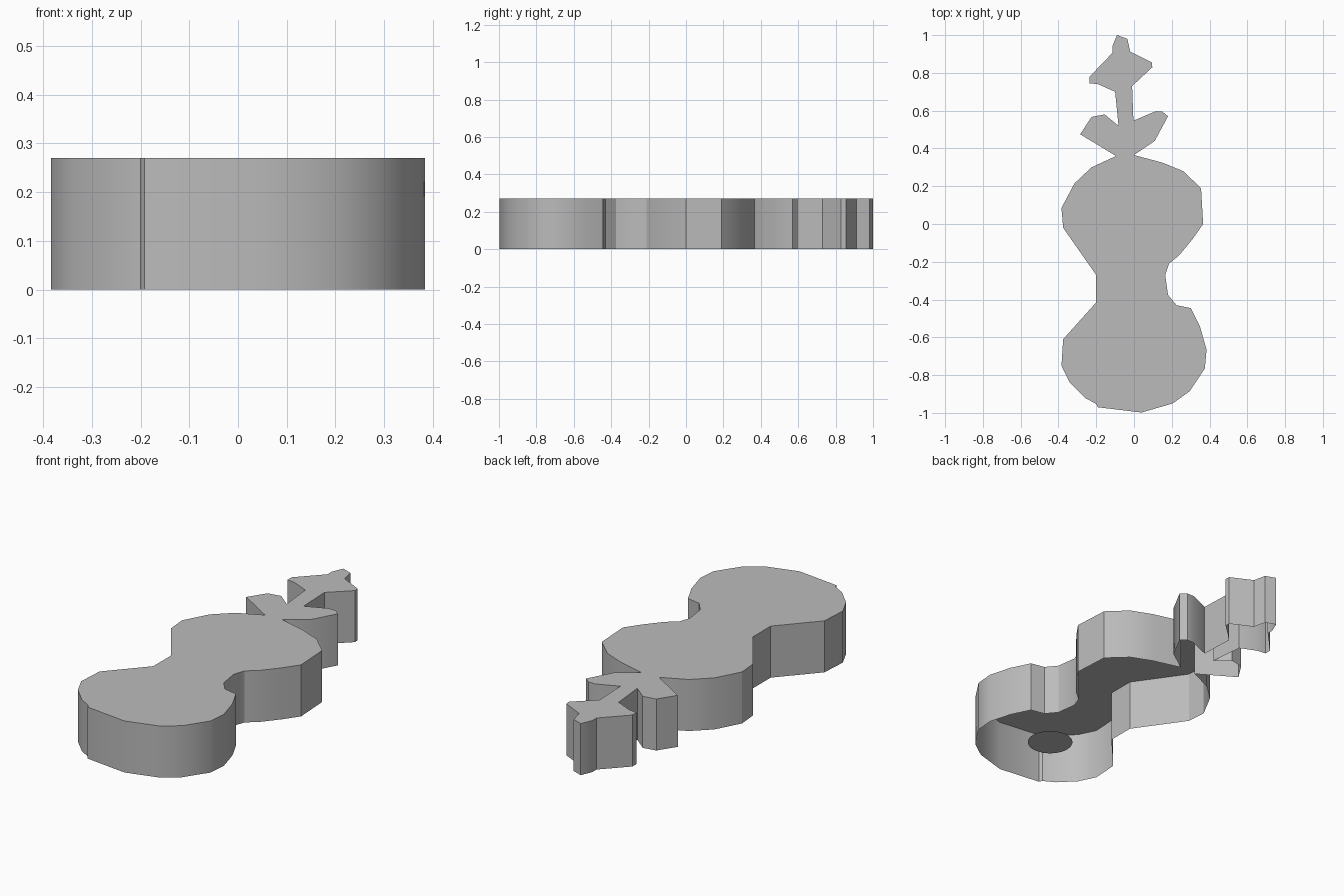
import bpy, bmesh, math

cube = bpy.data.objects.get("Cube")
if cube:
    bpy.data.objects.remove(cube, do_unlink=True)

HEIGHT = 0.27

grey = bpy.data.materials.new("plain_grey")
grey.use_nodes = True
COLOUR = (0.5, 0.5, 0.5, 1.0)
grey.diffuse_color = COLOUR
grey.node_tree.nodes["Principled BSDF"].inputs["Base Color"].default_value = COLOUR

# Outline sections, clockwise from the head tip
HEAD_LEFT = [(-.09, 1.0), (-.035, .98), (-.02, .912), (.095, .855), (.097, .83), (-.01, .73)]
COLLAR_LEFT = [(-.003, .547), (.11, .595), (.15, .595), (.18, .57), (.11, .44)]
BODY_LEFT = [(0, .365), (.15, .325), (.26, .28), (.355, .19), (.366, 0), (.31, -.08),
             (.24, -.165), (.185, -.21), (.165, -.27), (.18, -.375), (.225, -.43),
             (.3, -.445), (.35, -.545), (.384, -.665), (.375, -.765), (.295, -.885),
             (.205, -.95), (.04, -.998)]
BODY_RIGHT = [(-.192, -.97), (-.2, -.953), (-.26, -.92), (-.34, -.84), (-.384, -.75),
              (-.375, -.61), (-.2, -.415), (-.2, -.27), (-.375, -.02), (-.384, .085),
              (-.315, .215), (-.225, .3), (-.095, .36)]
COLLAR_RIGHT = [(-.285, .475), (-.225, .567), (-.155, .58), (-.082, .52)]
HEAD_RIGHT = [(-.1, .7), (-.19, .74), (-.235, .745), (-.235, .78), (-.115, .905), (-.115, .94)]


def add_object(name, bm):
    mesh = bpy.data.meshes.new(name)
    bm.to_mesh(mesh)
    bm.free()
    mesh.materials.append(grey)
    obj = bpy.data.objects.new(name, mesh)
    bpy.context.collection.objects.link(obj)
    return obj


# Shell: flat top with thin walls, open underneath
bm = bmesh.new()
outline = HEAD_LEFT + COLLAR_LEFT + BODY_LEFT + BODY_RIGHT + COLLAR_RIGHT + HEAD_RIGHT
top = bm.faces.new([bm.verts.new((x, y, HEIGHT)) for x, y in reversed(outline)])
rim = bmesh.ops.extrude_edge_only(bm, edges=list(top.edges))["geom"]
bmesh.ops.translate(bm, vec=(0, 0, -HEIGHT),
                    verts=[g for g in rim if isinstance(g, bmesh.types.BMVert)])
bmesh.ops.recalc_face_normals(bm, faces=bm.faces)
bm.normal_update()
if top.normal.z < 0:
    bmesh.ops.reverse_faces(bm, faces=bm.faces)
shell = add_object("body_shell", bm)
bpy.ops.object.select_all(action='DESELECT')
shell.select_set(True)
bpy.context.view_layer.objects.active = shell
bpy.ops.object.shade_smooth_by_angle(angle=math.radians(30))

# Round plate level with the open bottom, facing down
bm = bmesh.new()
bmesh.ops.create_circle(bm, cap_ends=True, segments=32, radius=0.112)
bm.normal_update()
if next(iter(bm.faces)).normal.z > 0:
    bmesh.ops.reverse_faces(bm, faces=bm.faces)
plate = add_object("bottom_disc", bm)
plate.location = (0.02, -0.63, 0)
